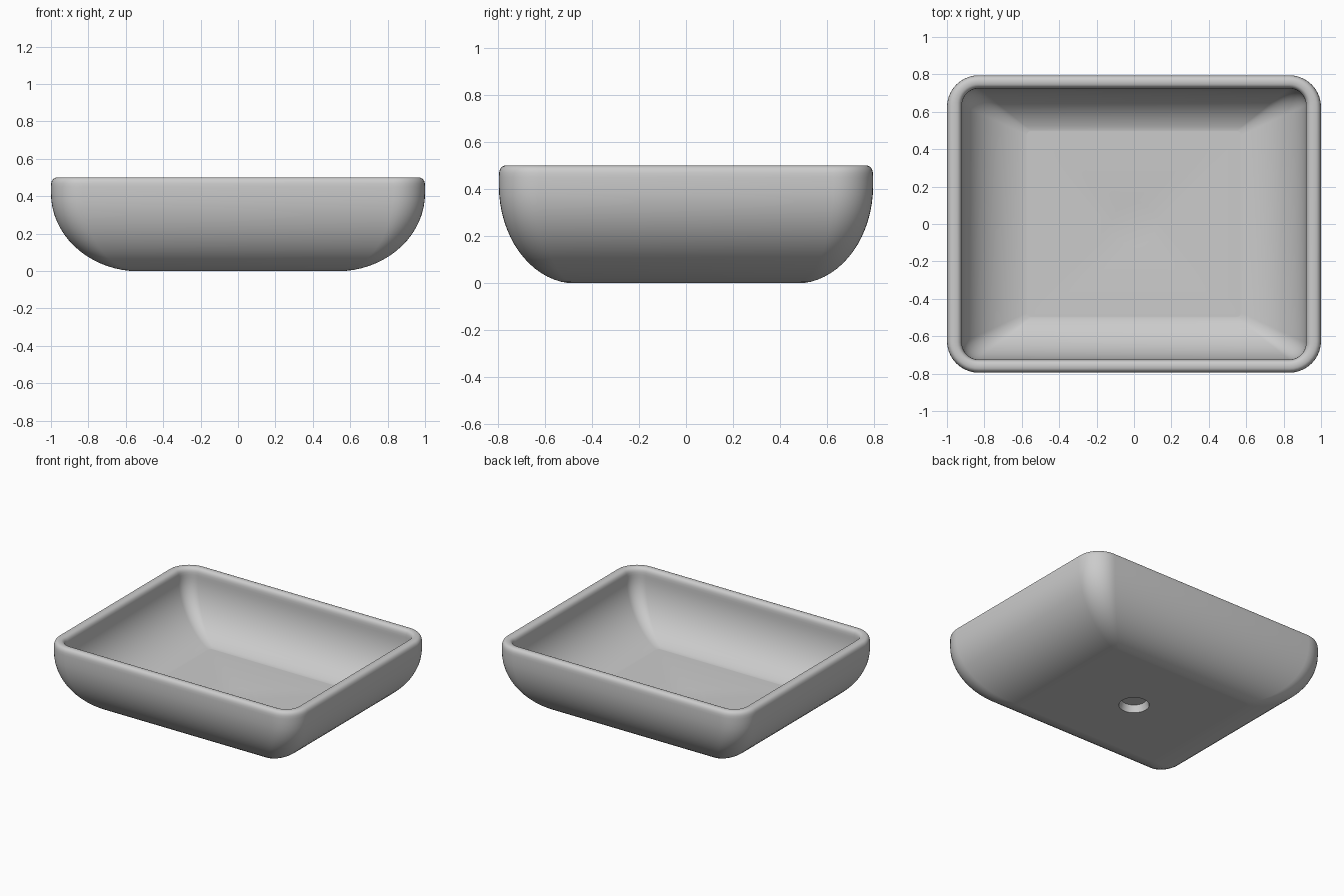
import bpy, bmesh, math

cube = bpy.data.objects.get("Cube")
if cube:
    bpy.data.objects.remove(cube)

ceramic = bpy.data.materials.new("grey ceramic")
ceramic.use_nodes = True
grey = (0.6, 0.6, 0.6, 1)
ceramic.diffuse_color = grey
ceramic.node_tree.nodes["Principled BSDF"].inputs["Base Color"].default_value = grey

STEPS = 10   # segments per corner
RIM_STEPS = 12
FLOOR = 0.078


def rounded_rect(hx, hy, r, z):
    """Ring of points around a rectangle with rounded corners."""
    ring = []
    for q, (sx, sy) in enumerate([(1, 1), (-1, 1), (-1, -1), (1, -1)]):
        for i in range(STEPS + 1):
            a = math.pi / 2 * (q + i / STEPS)
            ring.append((sx * (hx - r) + r * math.cos(a),
                         sy * (hy - r) + r * math.sin(a), z))
    return ring


def circle(r, z):
    n = 4 * (STEPS + 1)
    return [(r * math.cos(2 * math.pi * (i + 0.5) / n),
             r * math.sin(2 * math.pi * (i + 0.5) / n), z) for i in range(n)]


def wall(base, top, start, count=16):
    """Rings curving from base to top (hx, hy, r, z); start sets the floor crease."""
    rings = []
    for i in range(count + 1):
        t = start + (math.pi / 2 - start) * i / count
        out = (math.sin(t) - math.sin(start)) / (1 - math.sin(start))
        up = 1 - math.cos(t) / math.cos(start)
        mix = [b + (e - b) * f for b, e, f in zip(base, top, (out, out, out, up))]
        rings.append(rounded_rect(*mix))
    return rings


# Underside with tapered drain opening, then the outer wall
rings = [circle(0.085, 0.05), circle(0.1, 0), rounded_rect(0.565, 0.49, 0.02, 0)]
rings += wall((0.575, 0.5, 0.025, 0), (1, 0.795, 0.17, 0.415), 0.1)

# Squarish rounded rim
for i in range(RIM_STEPS + 1):
    a = math.pi * i / RIM_STEPS
    c = (1 + math.copysign(abs(math.cos(a)) ** 0.75, math.cos(a))) / 2
    rings.append(rounded_rect(0.92 + 0.08 * c, 0.725 + 0.07 * c, 0.09 + 0.08 * c,
                              0.45 + 0.05 * abs(math.sin(a)) ** 0.75))

# Inner wall down to the flat floor and drain cap
rings += reversed(wall((0.575, 0.5, 0.025, FLOOR), (0.92, 0.725, 0.09, 0.43), 0.22))
rings += [rounded_rect(0.57, 0.495, 0.02, FLOOR), circle(0.13, FLOOR), circle(0.12, FLOOR - 0.001)]

bm = bmesh.new()
loops = [[bm.verts.new(p) for p in ring] for ring in rings]
for low, high in zip(loops, loops[1:]):
    for i in range(len(low)):
        j = (i + 1) % len(low)
        bm.faces.new((low[i], low[j], high[j], high[i]))
bm.faces.new(loops[0])
bm.faces.new(loops[-1])
bmesh.ops.recalc_face_normals(bm, faces=bm.faces)

mesh = bpy.data.meshes.new("basin")
bm.to_mesh(mesh)
bm.free()
mesh.materials.append(ceramic)
basin = bpy.data.objects.new("basin", mesh)
bpy.context.collection.objects.link(basin)
bpy.context.view_layer.objects.active = basin
basin.select_set(True)
bpy.ops.object.shade_smooth_by_angle(angle=math.radians(35))
